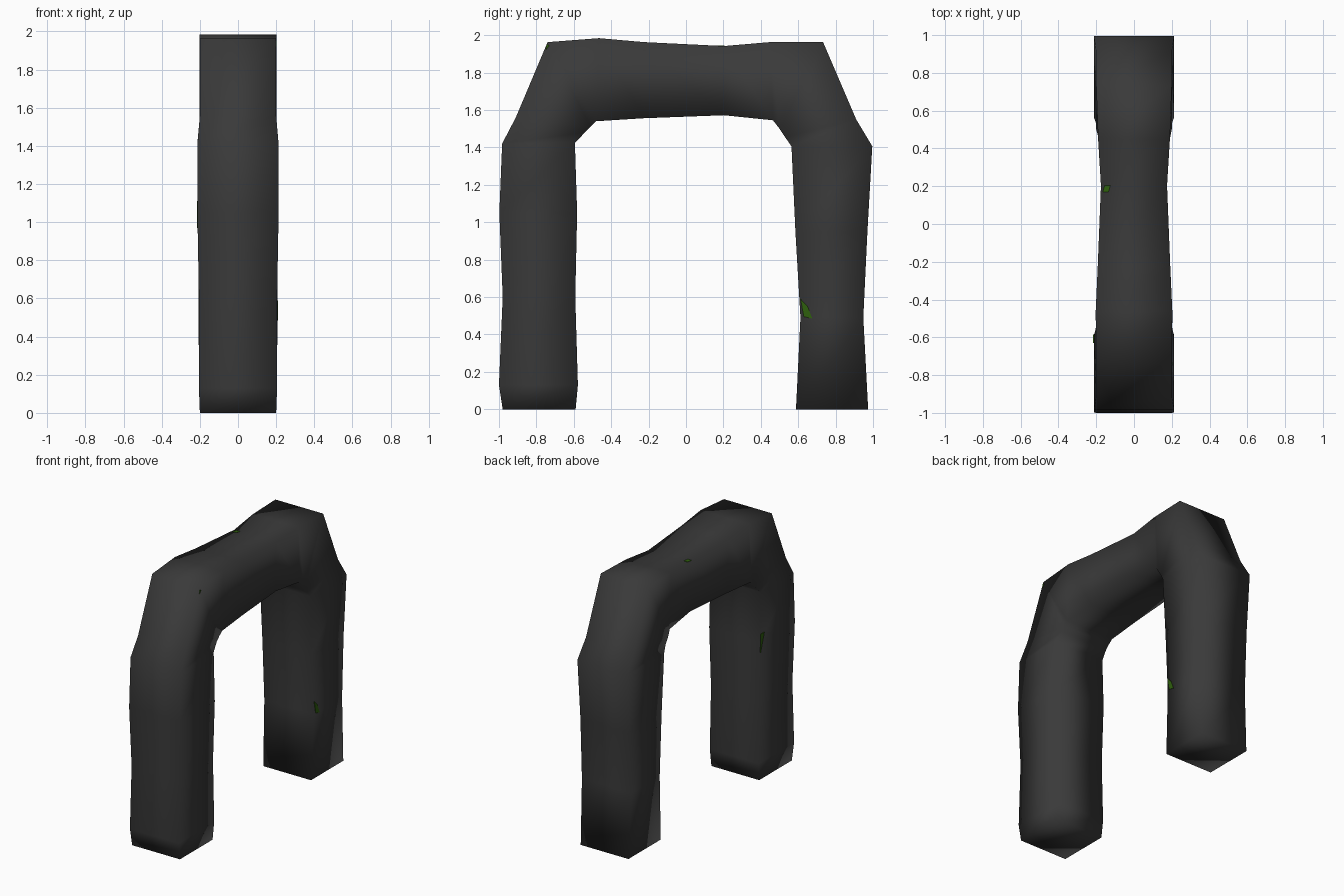
import bpy, bmesh


def material(name, rgb):
    m = bpy.data.materials.new(name)
    m.diffuse_color = (*rgb, 1)
    return m


dark = material("dark grey stone", (0.042, 0.042, 0.042))
green = material("moss green", (0.028, 0.115, 0.004))


def finish(name, bm, mat, smooth):
    bmesh.ops.recalc_face_normals(bm, faces=bm.faces)
    for f in bm.faces:
        f.smooth = smooth
    me = bpy.data.meshes.new(name)
    bm.to_mesh(me)
    bm.free()
    me.materials.append(mat)
    ob = bpy.data.objects.new(name, me)
    bpy.context.collection.objects.link(ob)
    return ob


# Arch: square rings along the path (outer y, z, inner y, z, half width)
rings = [
    (-0.98, 0, -0.59, 0, 0.20),
    (-1.0, 0.13, -0.578, 0.13, 0.205),
    (-0.98, 0.60, -0.592, 0.60, 0.205),
    (-0.998, 1.05, -0.582, 1.05, 0.213),
    (-0.983, 1.42, -0.594, 1.425, 0.212),
    (-0.91, 1.56, -0.54, 1.48, 0.20),
    (-0.74, 1.963, -0.51, 1.51, 0.20),
    (-0.465, 1.984, -0.48, 1.54, 0.203),
    (-0.225, 1.963, -0.225, 1.556, 0.192),
    (0.203, 1.942, 0.203, 1.572, 0.175),
    (0.45, 1.963, 0.465, 1.545, 0.19),
    (0.733, 1.963, 0.50, 1.50, 0.20),
    (0.91, 1.55, 0.53, 1.455, 0.20),
    (0.996, 1.406, 0.564, 1.405, 0.212),
    (0.97, 0.95, 0.585, 0.95, 0.205),
    (0.948, 0.49, 0.612, 0.49, 0.208),
    (0.974, 0, 0.588, 0, 0.20),
]
bm = bmesh.new()
loops = []
for oy, oz, iy, iz, w in rings:
    loops.append([bm.verts.new(p) for p in
                  ((-w, oy, oz), (w, oy, oz), (w, iy, iz), (-w, iy, iz))])
for a, b in zip(loops, loops[1:]):
    for i in range(4):
        j = (i + 1) % 4
        bm.faces.new((a[i], a[j], b[j], b[i]))
bm.faces.new(loops[0])
bm.faces.new(loops[-1])
finish("arch", bm, dark, True)


# Moss chips: tiny thin plates on the surface
def chip(name, pts, push):
    bm = bmesh.new()
    lo = [bm.verts.new([c - 0.5 * d for c, d in zip(p, push)]) for p in pts]
    hi = [bm.verts.new([c + 0.5 * d for c, d in zip(p, push)]) for p in pts]
    n = len(pts)
    bm.faces.new(lo)
    bm.faces.new(hi)
    for i in range(n):
        j = (i + 1) % n
        bm.faces.new((lo[i], lo[j], hi[j], hi[i]))
    finish(name, bm, green, False)


chip("back_leg_moss", [(0.208, 0.612, 0.59), (0.208, 0.65, 0.55),
                       (0.208, 0.675, 0.485), (0.208, 0.63, 0.495)], (0.006, 0, 0))
chip("front_leg_moss", [(-0.213, -0.585, 1.11), (-0.213, -0.63, 1.11),
                        (-0.213, -0.585, 0.97)], (0.006, 0, 0))
chip("beam_moss", [(-0.165, 0.17, 1.9435), (-0.135, 0.17, 1.9435),
                   (-0.125, 0.205, 1.942), (-0.155, 0.205, 1.942)], (0, 0, 0.005))
chip("front_corner_moss", [(0.20, -0.745, 1.95), (0.20, -0.73, 1.945),
                           (0.20, -0.75, 1.92)], (0.006, 0, 0))
